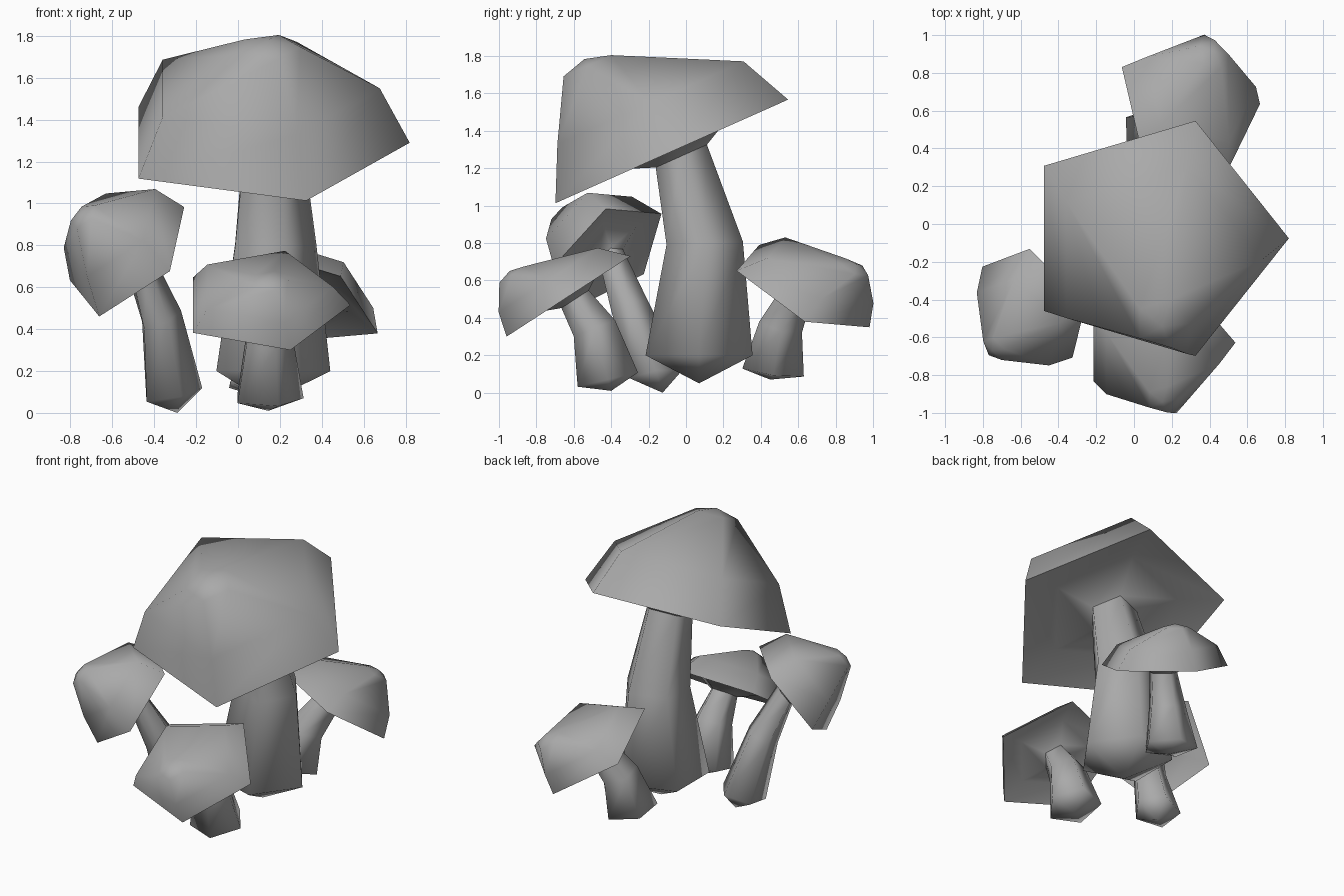
import bpy
import bmesh
from math import cos, sin, tau, radians
from mathutils import Vector, Euler

SIDES = 5

default_cube = bpy.data.objects.get("Cube")
if default_cube:
    bpy.data.objects.remove(default_cube, do_unlink=True)


def make_material(name, colour):
    material = bpy.data.materials.new(name)
    material.use_nodes = True
    material.diffuse_color = colour
    material.node_tree.nodes["Principled BSDF"].inputs["Base Color"].default_value = colour
    return material


grey = make_material("plain grey", (0.4, 0.4, 0.4, 1))


def rotation(tilt, share=1.0):
    """Matrix for a tilt in degrees, or for a share of that tilt."""
    return Euler([radians(angle * share) for angle in tilt]).to_matrix()


def ring(centre, radius, turn):
    """Points of a regular polygon whose first corner lies on the turned x axis."""
    angles = [tau * i / SIDES for i in range(SIDES)]
    return [Vector(centre) + turn @ Vector((radius * cos(a), radius * sin(a), 0)) for a in angles]


def loft(name, rings, start_tip=None, end_tip=None):
    """Skin a stack of rings, closing either end to a tip point when one is given."""
    bm = bmesh.new()
    loops = [[bm.verts.new(point) for point in points] for points in rings]
    for lower, upper in zip(loops, loops[1:]):
        for i in range(SIDES):
            j = (i + 1) % SIDES
            bm.faces.new((lower[i], lower[j], upper[j], upper[i]))
    for tip, loop, flip in ((start_tip, loops[0], True), (end_tip, loops[-1], False)):
        if tip is None:
            continue
        point = bm.verts.new(tip)
        for i in range(SIDES):
            corners = [loop[i], loop[(i + 1) % SIDES], point]
            bm.faces.new(corners[::-1] if flip else corners)
    mesh = bpy.data.meshes.new(name)
    bm.to_mesh(mesh)
    bm.free()
    mesh.materials.append(grey)
    part = bpy.data.objects.new(name, mesh)
    bpy.context.collection.objects.link(part)

    # Soft shading everywhere except the thin rim of the cap
    bpy.ops.object.select_all(action="DESELECT")
    part.select_set(True)
    bpy.context.view_layer.objects.active = part
    bpy.ops.object.shade_smooth_by_angle(angle=radians(95))
    return part


def mushroom(name, size, tilt, rim, shoulder, crown, neck, waist, foot, tip, stem_tilt):
    """One mushroom; size is the rim radius and every other radius follows from it."""
    turn = rotation(tilt)
    normal = turn @ Vector((0, 0, 1))
    neck_ring = ring(neck, size * 0.22, turn)

    # Cap: from the neck out through the hollow underside, over the rim to the crown
    hollow = Vector(rim) + normal * size * 0.1
    loft(
        name + "_cap",
        [
            neck_ring,
            ring(hollow, size * 0.6, turn),
            ring(rim, size, turn),
            ring(shoulder, size * 0.8, turn),
            ring(crown, size * 0.205, turn),
        ],
        end_tip=Vector(crown) + normal * size * 0.055,
    )

    # Stem: from the pointed foot up to the neck, leaning further as it rises
    foot_share, waist_share = stem_tilt
    loft(
        name + "_stem",
        [
            ring(foot, size * 0.42, rotation(tilt, foot_share)),
            ring(waist, size * 0.3, rotation(tilt, waist_share)),
            neck_ring,
        ],
        start_tip=tip,
    )


# Tall mushroom in the middle
mushroom(
    "tall_mushroom", size=0.716, tilt=(24, 0, 0),
    rim=(0.104, -0.076, 1.29), shoulder=(0.104, -0.19, 1.55), crown=(0.15, -0.527, 1.748),
    neck=(0.155, -0.025, 1.265), waist=(0.16, 0.1, 0.8), foot=(0.14, 0.07, 0.2),
    tip=(0.14, 0.07, 0.05), stem_tilt=(0, 0.1),
)

# Short mushroom at the front
mushroom(
    "front_mushroom", size=0.415, tilt=(33, 0, 0),
    rim=(0.122, -0.628, 0.515), shoulder=(0.122, -0.737, 0.602), crown=(0.15, -0.93, 0.632),
    neck=(0.13, -0.593, 0.5), waist=(0.14, -0.49, 0.345), foot=(0.139, -0.418, 0.07),
    tip=(0.145, -0.4, 0.01), stem_tilt=(0.4, 0.65),
)

# Slender mushroom leaning out on the right
mushroom(
    "right_mushroom", size=0.357, tilt=(34, -42.5, -3),
    rim=(-0.52, -0.415, 0.742), shoulder=(-0.606, -0.515, 0.876), crown=(-0.74, -0.66, 0.941),
    neck=(-0.475, -0.4, 0.72), waist=(-0.372, -0.3, 0.45), foot=(-0.318, -0.16, 0.09),
    tip=(-0.29, -0.125, 0), stem_tilt=(0.26, 0.5),
)

# Short mushroom at the back
mushroom(
    "back_mushroom", size=0.415, tilt=(-25, 25, 2),
    rim=(0.291, 0.622, 0.555), shoulder=(0.345, 0.715, 0.642), crown=(0.42, 0.9, 0.67),
    neck=(0.26, 0.59, 0.54), waist=(0.16, 0.505, 0.36), foot=(0.1, 0.465, 0.115),
    tip=(0.11, 0.45, 0.07), stem_tilt=(0.3, 0.6),
)
